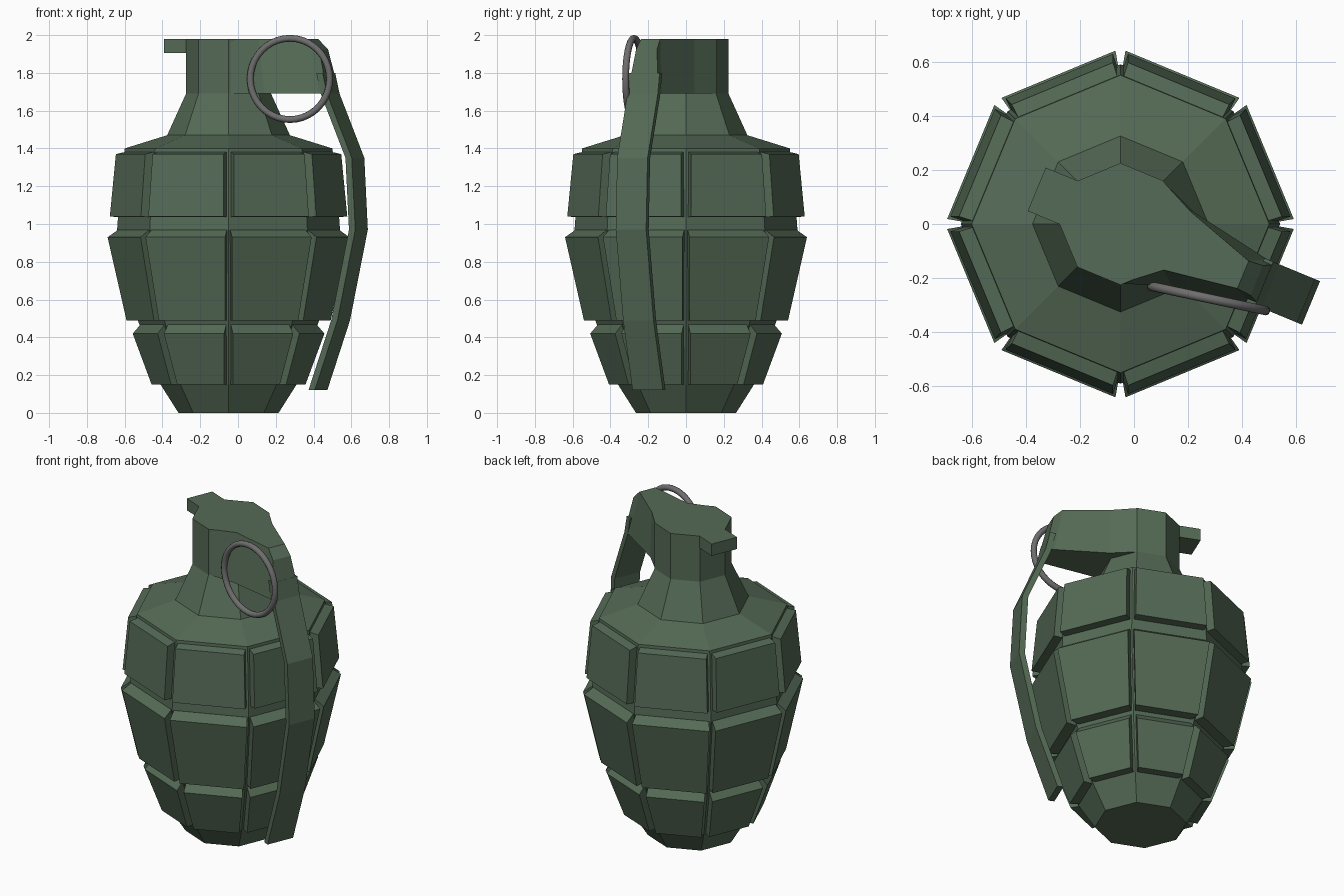
import bpy, bmesh, math
from mathutils import Vector, Matrix

cube = bpy.data.objects.get("Cube")
if cube:
    bpy.data.objects.remove(cube, do_unlink=True)

AXIS_X = -0.05                  # body axis is offset to balance the lever
HALF = math.radians(22.5)       # half of one octagon side
LEVER_ANGLE = -HALF


def material(name, rgb):
    mat = bpy.data.materials.new(name)
    mat.use_nodes = True
    mat.diffuse_color = (*rgb, 1)
    mat.node_tree.nodes["Principled BSDF"].inputs["Base Color"].default_value = (*rgb, 1)
    return mat


green = material("army green", (0.09, 0.145, 0.092))
grey = material("ring grey", (0.16, 0.155, 0.155))


def loft(bm, rings):
    """Skin a list of closed point rings and cap both ends."""
    rows = [[bm.verts.new(p) for p in ring] for ring in rings]
    n = len(rows[0])
    for a, b in zip(rows, rows[1:]):
        for i in range(n):
            j = (i + 1) % n
            bm.faces.new((a[i], a[j], b[j], b[i]))
    bm.faces.new(rows[0][::-1])
    bm.faces.new(rows[-1])


def finish(bm, name, mat):
    bmesh.ops.recalc_face_normals(bm, faces=bm.faces)
    mesh = bpy.data.meshes.new(name)
    bm.to_mesh(mesh)
    bm.free()
    mesh.materials.append(mat)
    obj = bpy.data.objects.new(name, mesh)
    bpy.context.collection.objects.link(obj)
    return obj


def polar(angle, r, side, z):
    """Point at radius r along an angle, shifted sideways (counter-clockwise)."""
    c, s = math.cos(angle), math.sin(angle)
    return Vector((AXIS_X + r * c - side * s, r * s + side * c, z))


# Octagonal core and neck
profile = [(0.265, 0), (0.36, 0.15), (0.48, 0.49), (0.59, 0.97), (0.585, 1.04),
           (0.55, 1.40), (0.325, 1.47), (0.225, 1.69), (0.225, 1.98)]
bm = bmesh.new()
loft(bm, [[polar(k * 2 * HALF, r, 0, z) for k in range(8)] for r, z in profile])
finish(bm, "body_core", green)


# Raised blocks: (radius, z) at inner bottom, outer bottom, outer top, inner top
def block_row(name, section, gap_in, gap_out):
    bm = bmesh.new()
    for k in range(8):
        mid = HALF + k * 2 * HALF
        sides = []
        for sign in (-1, 1):
            ring = []
            for (r, z), gap in zip(section, (gap_in, gap_out, gap_out, gap_in)):
                half_width = r * math.sin(HALF) - gap
                ring.append(polar(mid, r * math.cos(HALF), sign * half_width, z))
            sides.append(ring)
        loft(bm, sides)
    finish(bm, name, green)


block_row("lower_blocks", [(0.34, 0.15), (0.417, 0.15), (0.517, 0.42), (0.45, 0.49)], 0.008, 0.025)
block_row("middle_blocks", [(0.46, 0.49), (0.548, 0.49), (0.648, 0.93), (0.58, 0.975)], 0.008, 0.02)
block_row("upper_blocks", [(0.57, 1.035), (0.64, 1.04), (0.608, 1.37), (0.535, 1.385)], 0.008, 0.03)

# Safety lever: outer edge path (radius, z), given thickness inward
path = [(0.53, 0.12), (0.66, 0.49), (0.762, 0.97), (0.742, 1.35), (0.60, 1.69), (0.575, 1.80)]
bm = bmesh.new()
loft(bm, [[polar(LEVER_ANGLE, r - t, s * 0.087, z)
           for t, s in ((0, -1), (0, 1), (0.036, 1), (0.036, -1))] for r, z in path])
finish(bm, "safety_lever", green)

# Head arm joining the neck to the lever, narrower at the top
near = [Vector(p) for p in ((-0.05, -0.22, 1.69), (0.11, 0.155, 1.69),
                            (0.11, 0.155, 1.98), (-0.05, -0.22, 1.98))]
middle = [Vector(p) for p in ((0.14, -0.23, 1.69), (0.22, 0.045, 1.69),
                              (0.21, 0.045, 1.98), (0.11, -0.17, 1.98))]


def arm_end(r_low, r_high, low_z, high_z, high_half):
    return [polar(LEVER_ANGLE, r_low, -0.087, low_z), polar(LEVER_ANGLE, r_low, 0.087, low_z),
            polar(LEVER_ANGLE, r_high, high_half, high_z), polar(LEVER_ANGLE, r_high, -high_half, high_z)]


bm = bmesh.new()
loft(bm, [near, middle, arm_end(0.55, 0.49, 1.69, 1.98, 0.055),
          arm_end(0.60, 0.545, 1.69, 1.925, 0.06)])
finish(bm, "head_arm", green)

# Small tab opposite the lever
bm = bmesh.new()
loft(bm, [[polar(LEVER_ANGLE + math.pi, r, s * 0.087, z)
           for r, s in ((0.15, -1), (0.335, -1), (0.335, 1), (0.15, 1))] for z in (1.905, 1.98)])
finish(bm, "head_tab", green)

# Pull ring
bpy.ops.mesh.primitive_torus_add(major_radius=0.215, minor_radius=0.018,
                                 major_segments=40, minor_segments=10,
                                 location=(0.275, -0.275, 1.768),
                                 rotation=(math.pi / 2, 0, math.radians(-12)))
ring = bpy.context.object
ring.name = "pull_ring"
ring.data.materials.append(grey)
bpy.ops.object.shade_smooth()
